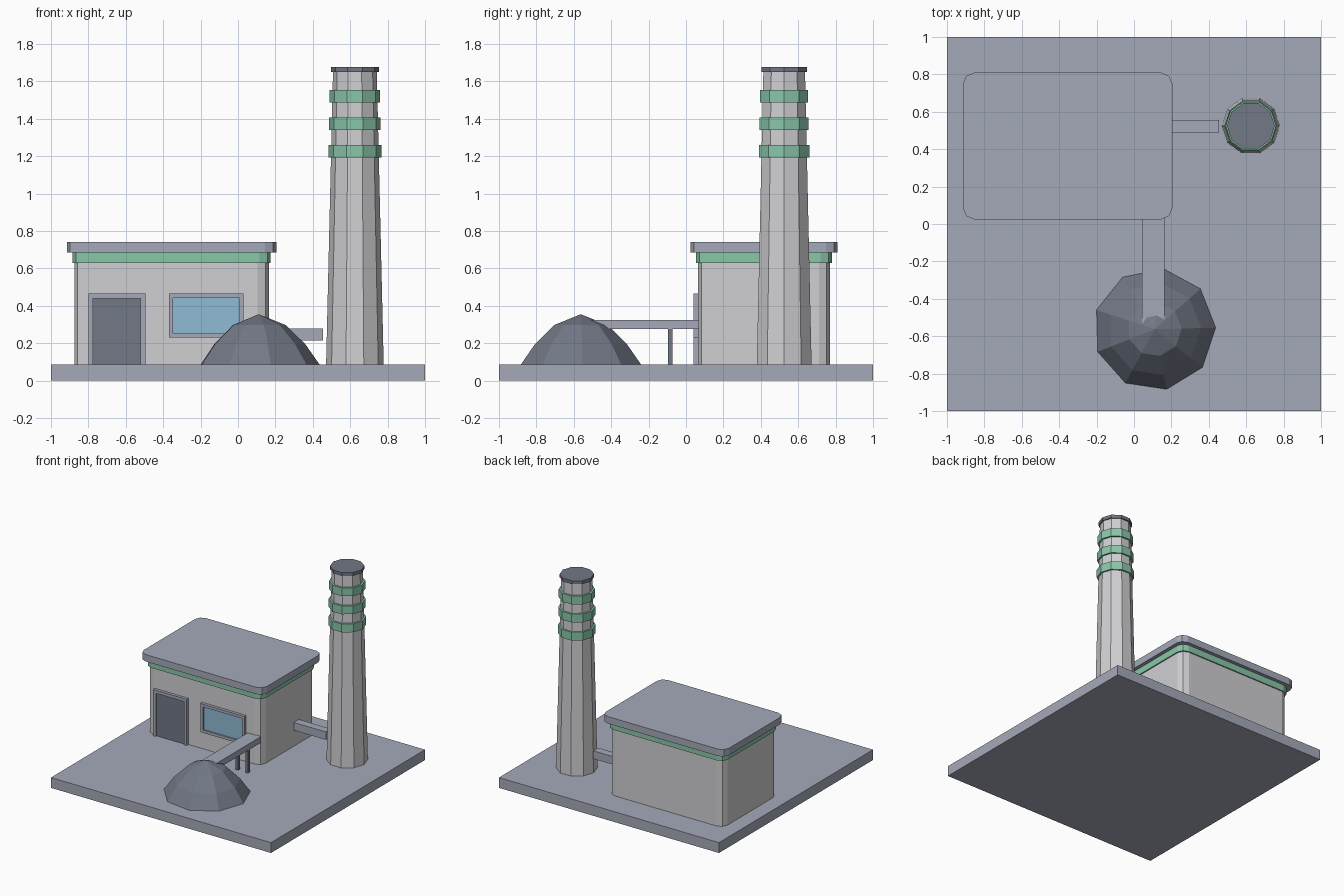
import bpy, bmesh, math

if "Cube" in bpy.data.objects:
    bpy.data.objects.remove(bpy.data.objects["Cube"])


def material(name, rgb):
    def lin(c):
        c /= 255
        return c / 12.92 if c <= 0.04045 else ((c + 0.055) / 1.055) ** 2.4
    m = bpy.data.materials.new(name)
    m.diffuse_color = (*[lin(c) for c in rgb], 1)
    m.use_nodes = True
    m.node_tree.nodes["Principled BSDF"].inputs["Base Color"].default_value = m.diffuse_color
    return m


SLAB = material("blue grey", (165, 170, 185))
WALL = material("pale concrete", (208, 207, 210))
GREEN = material("green", (138, 198, 169))
DARK = material("dark grey", (114, 120, 134))
GLASS = material("window blue", (143, 187, 213))


def finish(name, bm, mat):
    bmesh.ops.recalc_face_normals(bm, faces=bm.faces)
    mesh = bpy.data.meshes.new(name)
    bm.to_mesh(mesh)
    bm.free()
    mesh.materials.append(mat)
    ob = bpy.data.objects.new(name, mesh)
    bpy.context.collection.objects.link(ob)
    return ob


def box(name, x, y, z, mat, corner=0):
    """Box from (min, max) ranges, with optionally rounded upright edges."""
    bm = bmesh.new()
    bmesh.ops.create_cube(bm, size=1)
    for v in bm.verts:
        v.co = [r[0] + (r[1] - r[0]) * (c + 0.5) for r, c in zip((x, y, z), v.co)]
    if corner:
        upright = [e for e in bm.edges if abs(e.verts[0].co.z - e.verts[1].co.z) > 0.01]
        bmesh.ops.bevel(bm, geom=upright, offset=corner, segments=2,
                        profile=0.5, affect='EDGES')
    return finish(name, bm, mat)


def lathe(name, cx, cy, profile, sides, mat, turn=0):
    """Faceted solid from (radius, height) pairs; radius 0 closes to a point."""
    bm = bmesh.new()
    rings = []
    for r, z in profile:
        angles = [turn + 2 * math.pi * i / sides for i in range(sides)]
        rings.append([bm.verts.new((cx + r * math.cos(a), cy + r * math.sin(a), z))
                      for a in angles])
    for a, b in zip(rings, rings[1:]):
        for i in range(sides):
            j = (i + 1) % sides
            bm.faces.new((a[i], a[j], b[j], b[i]))
    bm.faces.new(rings[0])
    if profile[-1][0] > 0:
        bm.faces.new(rings[-1])
    bmesh.ops.remove_doubles(bm, verts=bm.verts, dist=0.0001)
    return finish(name, bm, mat)


def frame(name, x, z, w, mat, sill):
    """Rectangular wall frame extruded from an outline; open below without a sill."""
    (x0, x1), (z0, z1) = x, z
    y0, y1 = 0.04, 0.07
    box(name + "_left", (x0, x0 + w), (y0, y1), z, mat)
    box(name + "_right", (x1 - w, x1), (y0, y1), z, mat)
    box(name + "_top", (x0 + w, x1 - w), (y0, y1), (z1 - w, z1), mat)
    if sill:
        box(name + "_sill", (x0 + w, x1 - w), (y0, y1), (z0, z0 + w), mat)


# Ground slab
G = 0.085
box("ground_slab", (-1, 1), (-1, 1), (0, G), SLAB)

# Building: walls, trim band and overhanging roof share one centre
CX, CY = -0.355, 0.417
for name, hx, hy, z, mat in (
        ("building_walls", 0.52, 0.353, (G, 0.66), WALL),
        ("trim_band", 0.53, 0.363, (0.63, 0.69), GREEN),
        ("roof", 0.56, 0.392, (0.685, 0.742), SLAB)):
    box(name, (CX - hx, CX + hx), (CY - hy, CY + hy), z, mat, 0.06)

# Door and window, panels set back inside their frames
frame("door_frame", (-0.80, -0.495), (G, 0.465), 0.025, SLAB, False)
box("door", (-0.775, -0.52), (0.052, 0.07), (G, 0.44), DARK)
frame("window_frame", (-0.37, 0.03), (0.23, 0.465), 0.023, SLAB, True)
box("window_glass", (-0.347, 0.007), (0.052, 0.07), (0.253, 0.442), GLASS)

# Chimney with bands and cap
SX, SY = 0.625, 0.525
lathe("chimney", SX, SY, [(0.154, G), (0.117, 1.66)], 10, WALL)
for i, (r, z) in enumerate(((0.141, 1.193), (0.138, 1.34), (0.135, 1.487))):
    lathe(f"chimney_band_{i + 1}", SX, SY, [(r, z), (r, z + 0.068)], 10, GREEN)
lathe("chimney_cap", SX, SY, [(0.128, 1.65), (0.128, 1.677)], 10, DARK)

# Duct towards the chimney
box("duct", (0.15, 0.455), (0.49, 0.555), (0.215, 0.28), SLAB)

# Faceted heap
lathe("heap", 0.11, -0.563,
      [(0.327, G), (0.25, 0.195), (0.145, 0.297), (0, 0.355)], 9, DARK, math.radians(1.5))

# Conveyor on two legs
box("conveyor", (0.042, 0.162), (-0.54, 0.07), (0.275, 0.325), SLAB)
for side, x in (("left", 0.057), ("right", 0.147)):
    box(f"conveyor_leg_{side}", (x - 0.011, x + 0.011), (-0.097, -0.073), (G, 0.28), DARK)
